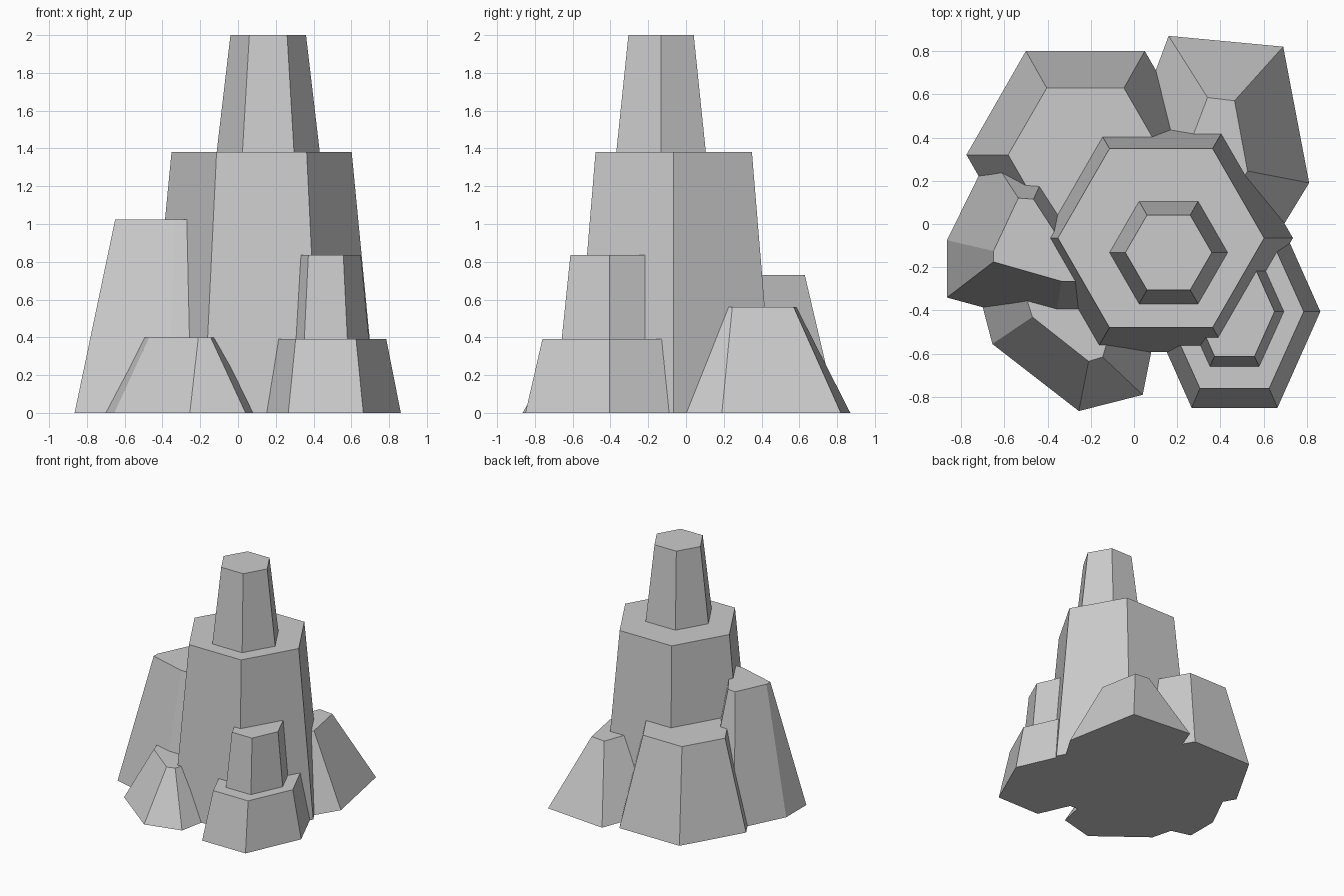
import bpy, bmesh, math

if "Cube" in bpy.data.objects:
    bpy.data.objects.remove(bpy.data.objects["Cube"])


def tapered_rock(name, base, top, z0, z1):
    """Flat-faced column between two outlines with the same number of corners."""
    bm = bmesh.new()
    low = [bm.verts.new((x, y, z0)) for x, y in base]
    high = [bm.verts.new((x, y, z1)) for x, y in top]
    n = len(low)
    bm.faces.new(low[::-1])
    bm.faces.new(high)
    for i in range(n):
        j = (i + 1) % n
        bm.faces.new((low[i], low[j], high[j], high[i]))
    bmesh.ops.recalc_face_normals(bm, faces=bm.faces)
    mesh = bpy.data.meshes.new(name)
    bm.to_mesh(mesh)
    bm.free()
    obj = bpy.data.objects.new(name, mesh)
    bpy.context.collection.objects.link(obj)
    return obj


def hexagon(cx, cy, rx, half_y):
    ry = half_y / math.sin(math.pi / 3)
    return [(cx + rx * math.cos(i * math.pi / 3), cy + ry * math.sin(i * math.pi / 3))
            for i in range(6)]


def hex_rock(name, cx, cy, base, top, z0, z1):
    return tapered_rock(name, hexagon(cx, cy, *base), hexagon(cx, cy, *top), z0, z1)


# Regular hexagonal columns: centre, base (radius, half depth), top, heights
hex_rock("main_column", 0.125, -0.065, (0.61, 0.528), (0.477, 0.414), 0, 1.38)
hex_rock("spire", 0.16, -0.132, (0.273, 0.237), (0.20, 0.173), 1.38, 2.0)
hex_rock("front_right_rock", 0.465, -0.405, (0.397, 0.445), (0.32, 0.355), 0, 0.39)
hex_rock("front_right_cap", 0.465, -0.405, (0.228, 0.253), (0.185, 0.207), 0.39, 0.835)
hex_rock("back_left_rock", -0.225, 0.32, (0.55, 0.48), (0.357, 0.309), 0, 0.73)

# Irregular leaning rocks
tapered_rock(
    "left_rock",
    [(-0.865, -0.34), (-0.37, -0.475), (-0.1, -0.475), (-0.1, -0.1),
     (-0.37, 0.32), (-0.668, 0.325), (-0.865, -0.075)],
    [(-0.65, -0.175), (-0.335, -0.265), (-0.1, -0.265), (-0.3, -0.14),
     (-0.465, 0.115), (-0.535, 0.12), (-0.65, -0.125)],
    0, 1.025)
tapered_rock(
    "front_left_rock",
    [(-0.655, -0.555), (-0.255, -0.865), (0.04, -0.79), (0.12, -0.39),
     (-0.1, -0.15), (-0.735, -0.25)],
    [(-0.47, -0.43), (-0.21, -0.635), (-0.145, -0.615), (-0.09, -0.43),
     (-0.2, -0.2), (-0.52, -0.27)],
    0, 0.4)
tapered_rock(
    "back_right_rock",
    [(0.81, 0.19), (0.69, 0.82), (0.16, 0.87), (0.0, 0.44),
     (0.2, 0.0), (0.6, -0.155)],
    [(0.525, 0.245), (0.465, 0.57), (0.34, 0.585), (0.22, 0.27),
     (0.3, 0.15), (0.45, 0.12)],
    0, 0.56)
